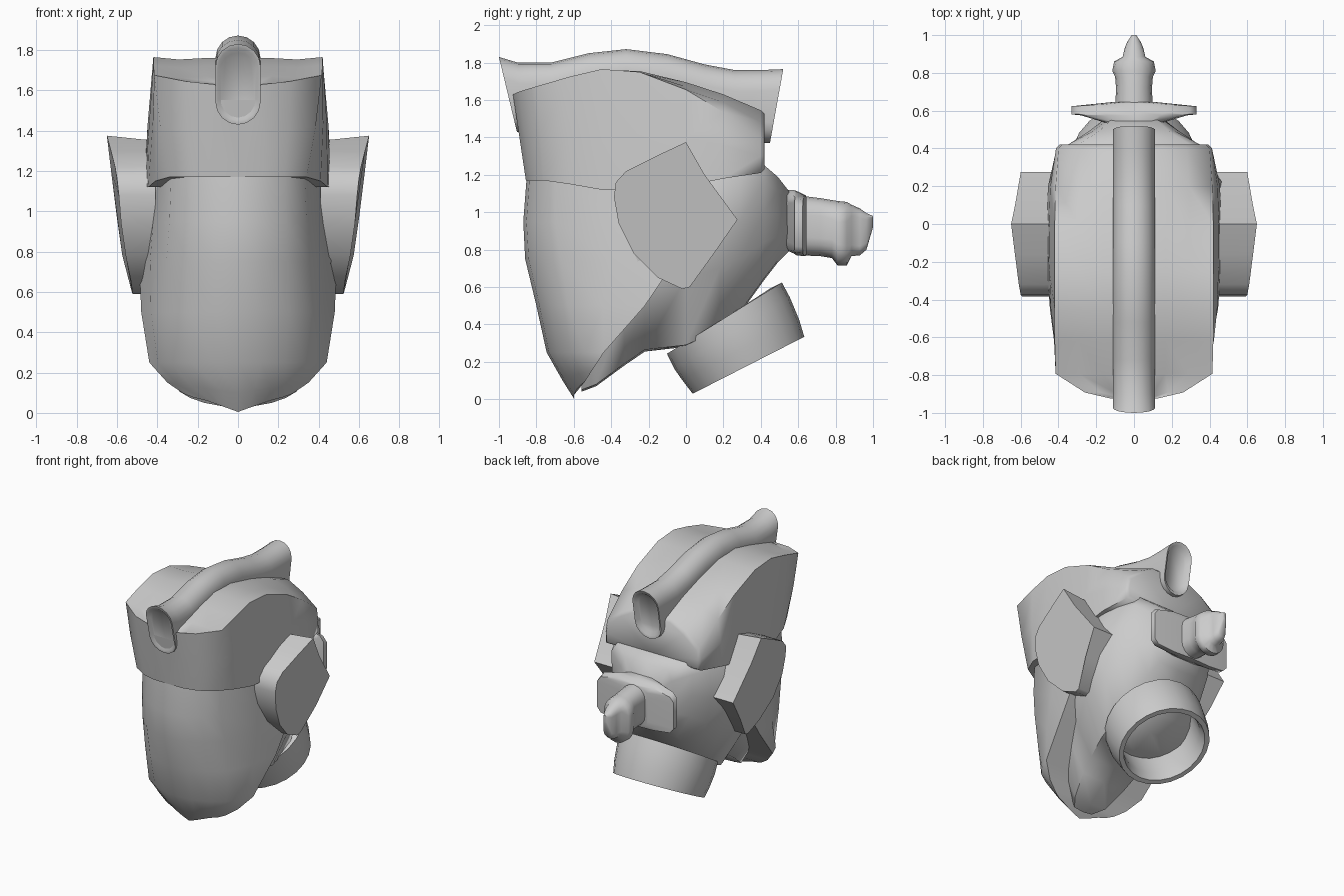
import bpy, bmesh, math
from mathutils import Vector

if "Cube" in bpy.data.objects:
    bpy.data.objects.remove(bpy.data.objects["Cube"])


def finish(name, bm, angle):
    bmesh.ops.remove_doubles(bm, verts=bm.verts, dist=0.0005)
    bmesh.ops.recalc_face_normals(bm, faces=bm.faces)
    me = bpy.data.meshes.new(name)
    bm.to_mesh(me)
    bm.free()
    ob = bpy.data.objects.new(name, me)
    bpy.context.collection.objects.link(ob)
    bpy.ops.object.select_all(action='DESELECT')
    bpy.context.view_layer.objects.active = ob
    ob.select_set(True)
    bpy.ops.object.shade_smooth_by_angle(angle=math.radians(angle))
    return ob


def loft(name, rings, cap=True, angle=35):
    """Skin a row of closed outlines that share one point count."""
    bm = bmesh.new()
    vs = [[bm.verts.new(p) for p in r] for r in rings]
    n = len(rings[0])
    for a, b in zip(vs, vs[1:]):
        for i in range(n):
            j = (i + 1) % n
            bm.faces.new((a[i], a[j], b[j], b[i]))
    if cap:
        bm.faces.new(vs[0])
        bm.faces.new(vs[-1])
    return finish(name, bm, angle)


def section(y, half, shear=0, ref=0):
    """Mirror a half outline (x, z), running bottom centre to top centre."""
    pts = half + [(-x, z) for x, z in half[-2:0:-1]]
    return [(x, y + shear * (ref - z), z) for x, z in pts]


def capsule(y, w, zb, zt, shear=0, k=1.0, n=8):
    """Upright rounded slot outline at depth y, shrunk by k."""
    mid, hh, ww = (zb + zt) / 2, (zt - zb) / 2 * k, w * k
    r = min(ww, hh)
    half = [(ww * math.sin(math.pi * i / n), mid - (hh - r) - r * math.cos(math.pi * i / n))
            for i in range(n // 2 + 1)]
    half += [(x, 2 * mid - z) for x, z in reversed(half)]
    return section(y, half, shear, zt)


# Helmet: rounded front, flat sides, roof falling away at the rear corners
helmet = []
for y, xb, xt, zb, zt, shear, drop in [
        (-0.925, .12, .12, 1.17, 1.63, .15, 0), (-0.89, .23, .26, 1.17, 1.645, .13, 0),
        (-0.79, .34, .415, 1.17, 1.675, .06, 0), (-0.62, .41, .42, 1.15, 1.725, 0, 0),
        (-0.45, .445, .42, 1.12, 1.765, 0, 0), (-0.25, .46, .42, 1.12, 1.76, 0, .01),
        (0.0, .465, .42, 1.14, 1.70, 0, .045), (0.2, .455, .415, 1.18, 1.635, 0, .10),
        (0.40, .41, .40, 1.21, 1.55, 0, .16), (0.42, .39, .38, 1.23, 1.53, 0, .16)]:
    zc = zt - drop
    helmet.append(section(y, [(0, zb), (xb, zb), ((xb + xt) / 2 + .008, (zb + zc) / 2), (xt, zc),
                              (xt * .7, zt - .012 - drop * .35), (xt * .4, zt - .005), (0, zt - .005)],
                          shear, 1.63))
loft("helmet", helmet, angle=60)

# Crest tube along the top, with recessed ends
W = .112
crest = [capsule(-.98, W, 1.43, 1.83, .24, .78), capsule(-1.0, W, 1.43, 1.83, .24, .9),
         capsule(-1.0, W, 1.43, 1.83, .24)]
crest += [capsule(y, W, 1.43, zt, s) for y, zt, s in [
    (-.9, 1.80, .1), (-.72, 1.80, 0), (-.52, 1.85, 0), (-.32, 1.872, 0), (-.1, 1.845, 0),
    (.1, 1.79, 0), (.26, 1.76, 0)]]
crest += [capsule(.4, W, 1.37, 1.76), capsule(.52, W, 1.37, 1.765, -.18),
          capsule(.515, W, 1.37, 1.765, -.18, .88), capsule(.49, W, 1.37, 1.765, -.18, .76)]
loft("crest", crest, angle=60)

# Face plate: curved shield tapering to the chin
plate = []
for z, yf, cx, cy, bx, by, rise in [
        (1.21, -.85, .33, -.70, .45, .10, 0), (.95, -.87, .34, -.70, .475, .05, 0),
        (.75, -.86, .355, -.67, .49, -.05, 0), (.5, -.80, .36, -.63, .48, -.22, 0),
        (.25, -.745, .335, -.62, .44, -.44, 0), (.10, -.66, .23, -.60, .35, -.505, .05),
        (.005, -.60, .15, -.58, .27, -.54, .09)]:
    half = []
    for f in (0, .35, .7, 1):
        half.append((cx * f, yf + (cy - yf) * f ** 2.2, z + rise * f * .6))
    half.append((cx + (bx - cx) * .6, cy + (by - cy) * .45, z + rise * .8))
    half.append((bx, by, z + rise))
    plate.append([(-x, y, zz) for x, y, zz in half[:0:-1]] + half)
loft("face_plate", plate, angle=48)

# Head core behind the plate, swelling out to meet the ears
core = []
for y, x0, x1, xm, x2, zb, zm, zt in [
        (-.56, .08, .16, .26, .30, .04, .25, 1.2), (-.48, .14, .28, .34, .36, .07, .32, 1.2),
        (-.33, .19, .36, .42, .42, .18, .48, 1.25), (-.22, .21, .40, .51, .43, .255, .58, 1.25),
        (.0, .30, .46, .54, .44, .28, .65, 1.25), (.18, .31, .43, .50, .43, .36, .70, 1.25),
        (.29, .29, .38, .42, .41, .46, .75, 1.25), (.42, .22, .33, .345, .35, .64, .84, 1.25),
        (.49, .17, .24, .24, .22, .73, .87, 1.19), (.56, .13, .15, .14, .13, .80, .9, 1.10)]:
    zs = zm + (zt - .08 - zm) * .5
    core.append(section(y, [(0, zb), (x0, zb + .01), (x1, zm), (xm, zs), (x2, zt - .08),
                            (x2 * .85, zt), (0, zt)]))
loft("head_core", core, angle=60)

# Ear plates: flat angular covers leaning outward at the top
EAR = [(0, 1.375), (.1, 1.20), (.275, .96), (.15, .78), (.02, .60), (-.02, .59), (-.15, .65),
       (-.28, .78), (-.36, .94), (-.385, 1.08), (-.375, 1.16), (-.32, 1.22), (-.16, 1.30)]


def ear_x(y, z):
    lean = .60 + (z - .85) * (.096 if z > .85 else .29)
    return lean - (.08 * -y if y < 0 else .04 * y)


for side, label in ((1, "right_ear"), (-1, "left_ear")):
    rings = [[(side * .41, y, z - .025 * (z > 1.3)) for y, z in EAR],
             [(side * ear_x(y, z), y, z) for y, z in EAR]]
    loft(label, rings, angle=42)

# Neck collar: hollow, tilted ring
top, bottom = Vector((0, .21, .425)), Vector((0, .335, .18))
axis = (bottom - top).normalized()
across = Vector((0, -axis.z, axis.y)).normalized()
profile = [(.29, -.01), (.36, -.01), (.362, .08), (.352, .18), (.335, .273), (.30, .273),
           (.285, .2), (.29, -.01)]
N = 24
collar = []
for r, h in profile:
    ring = []
    for i in range(N):
        a = 2 * math.pi * i / N
        lift = .03 * math.sin(a) * (h < .1)      # upper rim tilts up at the back
        ring.append(top + axis * (h - lift) + Vector((r * math.cos(a), 0, 0)) + across * (r * math.sin(a)))
    collar.append(ring)
loft("neck_collar", collar, cap=False, angle=45)


# Rear flange with curved front
def slab(y, x, zb, zt, bend):
    h = [(0, zb), (x * .5, zb), (x * .9, zb + .015), (x, zb + .05), (x, zt - .07),
         (x * .9, zt - .03), (x * .5, zt), (0, zt)]
    return [(px, py - bend * abs(px), pz) for px, py, pz in section(y, h)]


loft("rear_flange", [slab(.53, .13, .80, 1.12, 0), slab(.575, .28, .78, 1.12, 0),
                     slab(.60, .33, .77, 1.11, .06), slab(.64, .33, .765, 1.09, .05),
                     slab(.645, .12, .78, 1.08, 0)], angle=50)

# Rear nozzle
loft("rear_nozzle", [capsule(y, w, zb, zt) for y, w, zb, zt in [
    (.6, .10, .77, 1.09), (.72, .095, .765, 1.075), (.78, .10, .755, 1.065), (.81, .115, .715, 1.06),
    (.86, .105, .715, 1.055), (.885, .06, .765, 1.04), (.93, .05, .77, 1.02),
    (.965, .035, .80, .995), (1.0, .012, .92, .98)]], angle=60)
